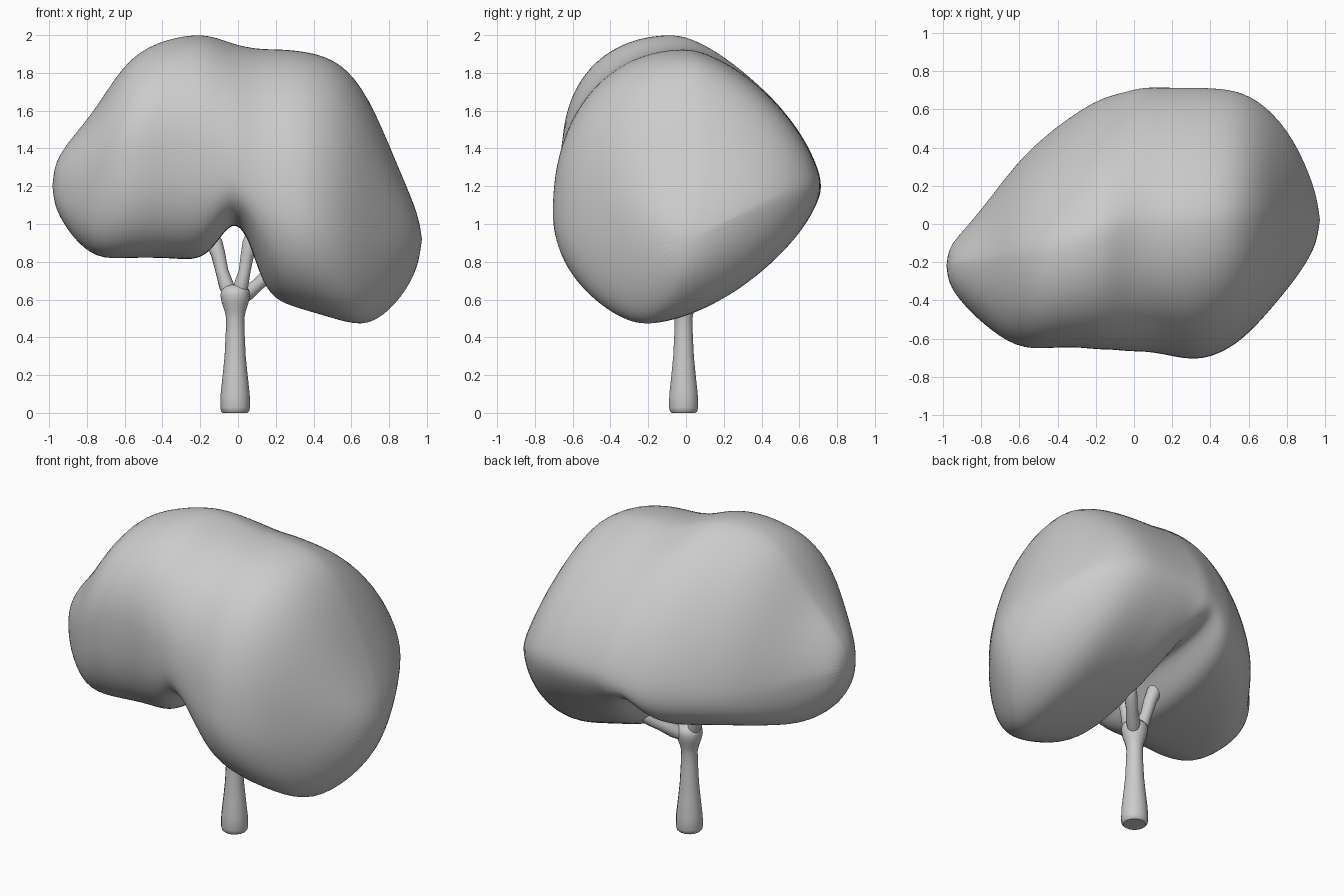
import bpy, bmesh
from math import sin, cos, pi

SIDES = 32

# Canopy stations along x: front (y,z), back (y,z), top (y,z), bottom (y,z)
STATIONS = [
    (-0.965, -0.33, 1.20, -0.11, 1.20, -0.22, 1.34, -0.22, 1.07),
    (-0.88, -0.44, 1.20, -0.02, 1.18, -0.20, 1.46, -0.22, 0.93),
    (-0.75, -0.56, 1.24, 0.14, 1.13, -0.20, 1.61, -0.25, 0.81),
    (-0.58, -0.67, 1.40, 0.37, 1.12, -0.17, 1.90, -0.25, 0.82),
    (-0.36, -0.64, 1.45, 0.55, 1.13, -0.12, 1.99, -0.20, 0.82),
    (-0.20, -0.66, 1.40, 0.65, 1.14, -0.06, 2.01, -0.15, 0.80),
    (-0.11, -0.66, 1.36, 0.68, 1.15, -0.03, 1.99, -0.12, 0.90),
    (-0.03, -0.67, 1.32, 0.70, 1.18, 0.00, 1.96, -0.10, 1.02),
    (0.05, -0.67, 1.26, 0.72, 1.20, 0.00, 1.94, -0.10, 0.95),
    (0.13, -0.68, 1.18, 0.72, 1.20, 0.00, 1.93, -0.15, 0.67),
    (0.22, -0.70, 1.10, 0.72, 1.20, 0.00, 1.93, -0.20, 0.58),
    (0.36, -0.72, 1.05, 0.72, 1.20, 0.00, 1.92, -0.22, 0.54),
    (0.54, -0.64, 1.00, 0.71, 1.20, 0.02, 1.87, -0.23, 0.485),
    (0.69, -0.48, 0.96, 0.63, 1.17, 0.04, 1.69, -0.20, 0.45),
    (0.84, -0.30, 0.93, 0.45, 1.12, 0.08, 1.32, -0.08, 0.57),
    (0.945, -0.14, 0.92, 0.20, 1.00, 0.05, 1.08, 0.00, 0.74),
]


def section(st):
    """Closed loop made of four rounded quarters between the extremes."""
    x, (fr, bk, tp, bt) = st[0], [st[i:i + 2] for i in (1, 3, 5, 7)]
    # undersides are boxier on the left lobe and over the arch
    low_f, low_b = (2.5, 2.4) if x < -0.15 else (2.9, 2.7) if x < 0.1 else (2.05, 1.65)
    quarters = [(bk, tp, 1.53), (tp, fr, 2.15), (fr, bt, low_f), (bt, bk, low_b)]
    pts, n = [], SIDES // 4
    for q, (a, b, e) in enumerate(quarters):
        for i in range(n):
            t = i / n * pi / 2
            u, v = cos(t) ** (2 / e), sin(t) ** (2 / e)
            if q % 2 == 0:   # side extreme to top or bottom
                pts.append((x, b[0] + (a[0] - b[0]) * u, a[1] + (b[1] - a[1]) * v))
            else:            # top or bottom to side extreme
                pts.append((x, a[0] + (b[0] - a[0]) * v, b[1] + (a[1] - b[1]) * u))
    return pts


# Canopy: loft of sections closed by a point at each end
bm = bmesh.new()
rings = [[bm.verts.new(p) for p in section(s)] for s in STATIONS]
for r0, r1 in zip(rings, rings[1:]):
    for i in range(SIDES):
        j = (i + 1) % SIDES
        bm.faces.new((r0[i], r0[j], r1[j], r1[i]))
for ring, tip in ((rings[0], (-0.985, -0.22, 1.2)), (rings[-1], (0.978, 0.02, 0.92))):
    c = bm.verts.new(tip)
    for i in range(SIDES):
        bm.faces.new((ring[i], ring[(i + 1) % SIDES], c))
bmesh.ops.recalc_face_normals(bm, faces=bm.faces)
mesh = bpy.data.meshes.new("canopy")
bm.to_mesh(mesh)
bm.free()
mesh.polygons.foreach_set("use_smooth", [True] * len(mesh.polygons))
canopy = bpy.data.objects.new("canopy", mesh)
bpy.context.collection.objects.link(canopy)
sub = canopy.modifiers.new("round", 'SUBSURF')
sub.levels = sub.render_levels = 2


def limb(name, pts):
    """Tapered round tube through (x, y, z, radius) points."""
    cu = bpy.data.curves.new(name, 'CURVE')
    cu.dimensions = '3D'
    cu.bevel_depth = 1
    cu.bevel_resolution = 5
    cu.use_fill_caps = True
    sp = cu.splines.new('POLY')
    sp.points.add(len(pts) - 1)
    for p, (x, y, z, r) in zip(sp.points, pts):
        p.co = (x, y, z, 1)
        p.radius = r
    sp.use_smooth = True
    ob = bpy.data.objects.new(name, cu)
    bpy.context.collection.objects.link(ob)


# Trunk and its three forked branches
limb("trunk", [(-.015, -.013, z, r) for z, r in (
    (0, .065), (.008, .074), (.03, .079), (.1, .077), (.2, .066), (.3, .056), (.42, .050),
    (.5, .048), (.54, .056), (.58, .070), (.62, .078), (.65, .074), (.67, .055), (.68, .02))])
limb("left_branch", [(-.03, -.01, .60, .03), (-.06, .0, .67, .040), (-.085, .01, .75, .034),
                     (-.105, .02, .84, .038), (-.125, .03, .90, .043), (-.14, .035, .94, .036),
                     (-.147, .037, .96, .015)])
limb("right_branch", [(-.005, -.02, .60, .03), (.015, -.03, .67, .040), (.035, -.035, .75, .032),
                      (.05, -.04, .84, .036), (.065, -.04, .90, .042), (.075, -.04, .94, .036),
                      (.08, -.04, .96, .015)])
limb("back_branch", [(.0, .0, .59, .03), (.05, .05, .635, .041), (.1, .1, .675, .034),
                     (.15, .15, .72, .038), (.18, .175, .76, .036), (.195, .19, .78, .015)])
